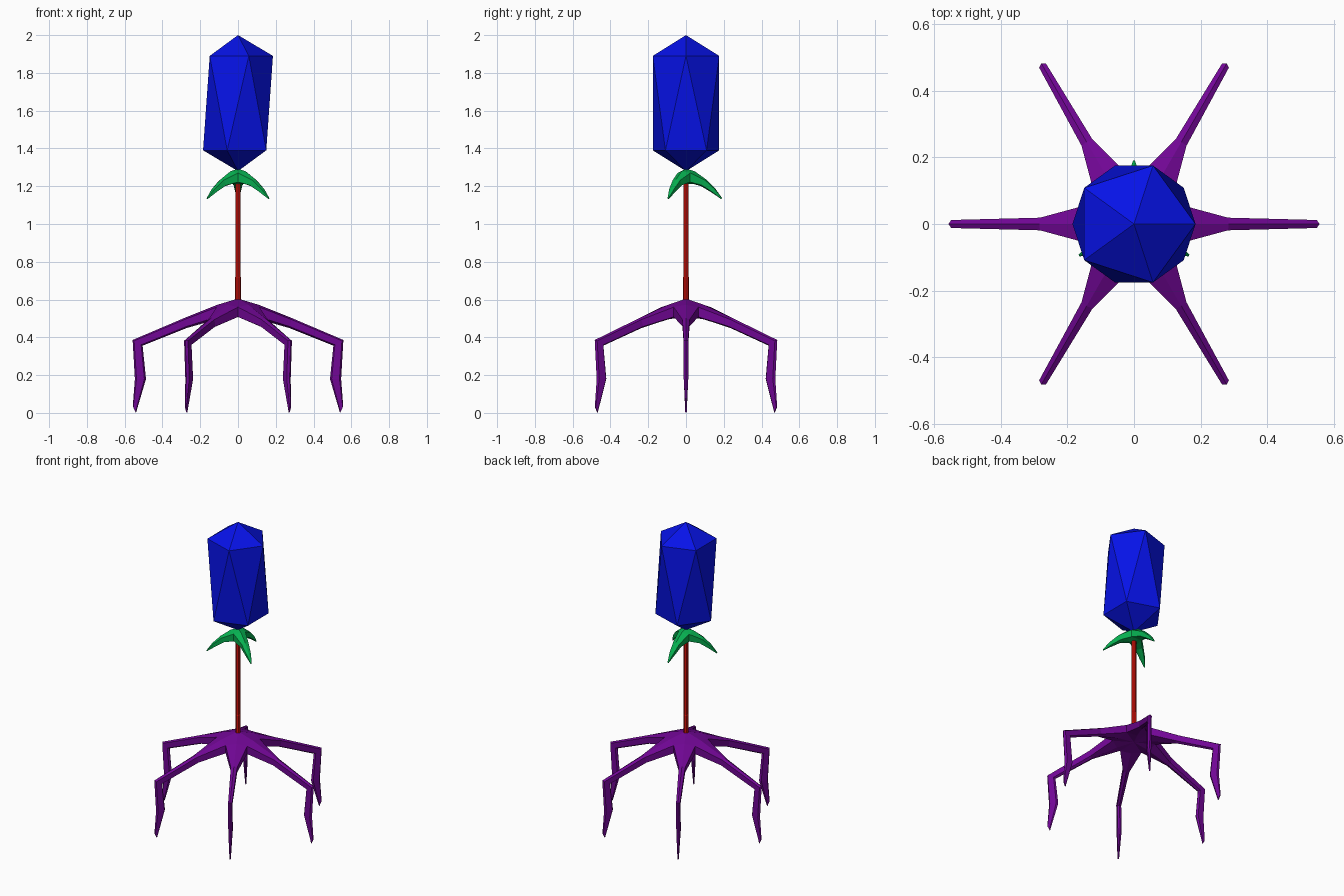
import bpy, bmesh
from math import sin, cos, pi

if "Cube" in bpy.data.objects:
    bpy.data.objects.remove(bpy.data.objects["Cube"])


def finish(bm, name, color):
    bmesh.ops.remove_doubles(bm, verts=bm.verts, dist=0.0005)
    bmesh.ops.recalc_face_normals(bm, faces=bm.faces)
    mesh = bpy.data.meshes.new(name)
    bm.to_mesh(mesh)
    bm.free()
    obj = bpy.data.objects.new(name, mesh)
    bpy.context.collection.objects.link(obj)
    mat = bpy.data.materials.new(name + "_colour")
    mat.diffuse_color = (*color, 1)
    mat.use_nodes = True
    mat.node_tree.nodes["Principled BSDF"].inputs["Base Color"].default_value = mat.diffuse_color
    mesh.materials.append(mat)


def lathe(name, rings, sides, color, twist=0.0):
    """Stack of polygon rings (radius, z); radius 0 makes a point. Joined with triangles if twisted."""
    bm = bmesh.new()
    rows = []
    for k, (r, z) in enumerate(rings):
        if r == 0:
            rows.append([bm.verts.new((0, 0, z))] * sides)
        else:
            a0 = twist * k
            rows.append([bm.verts.new((r * cos(a0 + 2 * pi * i / sides),
                                       r * sin(a0 + 2 * pi * i / sides), z)) for i in range(sides)])
    for a, b in zip(rows, rows[1:]):
        for i in range(sides):
            j = (i + 1) % sides
            if a[0] is a[1]:
                bm.faces.new((a[0], b[j], b[i]))
            elif b[0] is b[1]:
                bm.faces.new((a[i], a[j], b[0]))
            elif twist:
                bm.faces.new((a[i], a[j], b[i]))
                bm.faces.new((a[j], b[j], b[i]))
            else:
                bm.faces.new((a[i], a[j], b[j], b[i]))
    finish(bm, name, color)


def star(name, count, start, top, bottom, ridge, keel, valley, sections, color):
    """Hub with ridged arms. Each section: outer (r, z), inner (r, z), half width."""
    bm = bmesh.new()
    half = pi / count
    vr, vtop, vbot = valley
    for n in range(count):
        ang = start + 2 * half * n

        def vert(r, t, z):
            return bm.verts.new((r * cos(ang) - t * sin(ang), r * sin(ang) + t * cos(ang), z))

        # hub ring of six points: ridge, two left, keel, two right
        c, s = vr * cos(half), vr * sin(half)
        rows = [[vert(ridge[0], 0, ridge[1]), vert(c, s, vtop), vert(c, s, vbot),
                 vert(keel[0], 0, keel[1]), vert(c, -s, vbot), vert(c, -s, vtop)]]
        for (ro, zo), (ri, zi), w in sections:
            def mix(f, t):
                return vert(ro + (ri - ro) * f, t, zo + (zi - zo) * f)
            rows.append([mix(0, 0), mix(.15, w), mix(.85, w), mix(1, 0), mix(.85, -w), mix(.15, -w)])
        for a, b in zip(rows, rows[1:]):
            for i in range(6):
                j = (i + 1) % 6
                bm.faces.new((a[i], b[i], b[j], a[j]))
        bm.faces.new(rows[-1])
        # hub top and underside
        h = rows[0]
        t, u = vert(0, 0, top), vert(0, 0, bottom)
        bm.faces.new((t, h[0], h[1]))
        bm.faces.new((t, h[5], h[0]))
        bm.faces.new((u, h[2], h[3]))
        bm.faces.new((u, h[3], h[4]))
    finish(bm, name, color)


# Stretched twenty-sided head: each ring is turned 36 degrees from the last
lathe("head", [(0, 1.28), (0.185, 1.39), (0.185, 1.89), (0, 2.0)], 5,
      (0.002, 0.006, 0.8), twist=pi / 5)

# Thin tail tube with a slightly thicker base
lathe("tail_tube", [(0, 0.57), (0.0165, 0.57), (0.0165, 0.715), (0.014, 0.72),
                    (0.014, 1.24), (0, 1.24)], 8, (0.65, 0.006, 0.003))

# Three-armed collar
star("collar", 3, pi / 2, 1.292, 1.21, (0.045, 1.28), (0.04, 1.212), (0.045, 1.27, 1.222),
     [((0.105, 1.237), (0.08, 1.2), 0.023),
      ((0.155, 1.188), (0.135, 1.167), 0.015),
      ((0.191, 1.137), (0.186, 1.132), 0.003)], (0.002, 0.43, 0.08))

# Base plate with six jointed legs
star("legs", 6, 0.0, 0.605, 0.51, (0.11, 0.572), (0.11, 0.495), (0.13, 0.56, 0.508),
     [((0.285, 0.502), (0.27, 0.45), 0.019),
      ((0.558, 0.386), (0.505, 0.356), 0.012),
      ((0.546, 0.18), (0.487, 0.18), 0.012),
      ((0.557, 0.035), (0.54, 0.0), 0.004)], (0.165, 0.002, 0.3))
